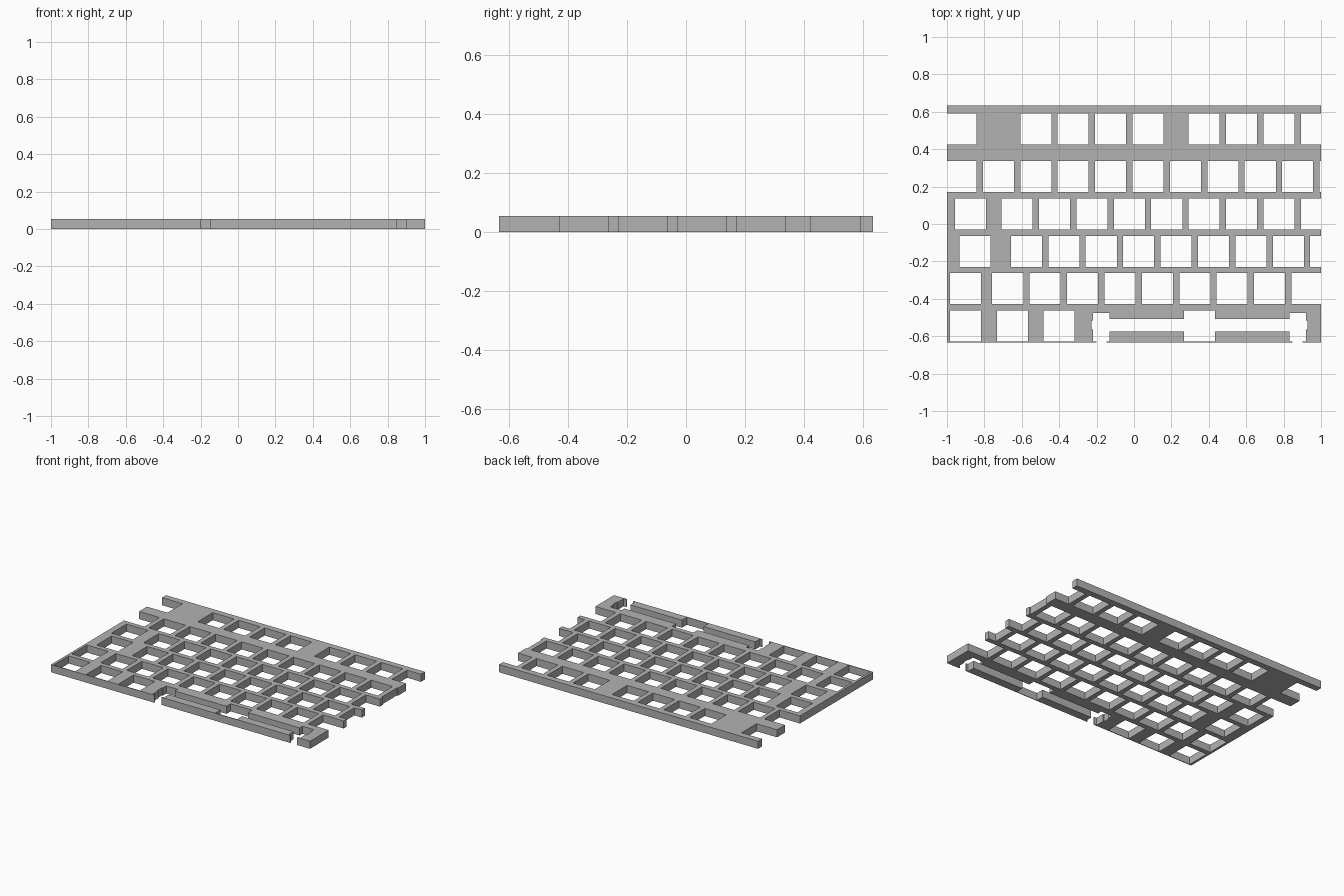
import bpy
import bmesh
from mathutils import Matrix, Vector

if "Cube" in bpy.data.objects:
    bpy.data.objects.remove(bpy.data.objects["Cube"], do_unlink=True)

THICK = 0.053      # plate thickness
HALF_Y = 0.634     # half depth
U = 0.2            # key pitch
HOLE = 0.166       # switch hole size

grey = bpy.data.materials.new("plate grey")
grey.use_nodes = True
grey.diffuse_color = (0.45, 0.45, 0.45, 1)
grey.node_tree.nodes["Principled BSDF"].inputs["Base Color"].default_value = grey.diffuse_color


def add_box(bm, x0, x1, y0, y1, z0, z1):
    size = Vector((x1 - x0, y1 - y0, z1 - z0))
    centre = Vector((x0 + x1, y0 + y1, z0 + z1)) / 2
    bmesh.ops.create_cube(bm, size=1, matrix=Matrix.Translation(centre) @ Matrix.Diagonal(size).to_4x4())


def make_object(name, bm):
    mesh = bpy.data.meshes.new(name)
    bm.to_mesh(mesh)
    bm.free()
    obj = bpy.data.objects.new(name, mesh)
    bpy.context.collection.objects.link(obj)
    mesh.materials.append(grey)
    return obj


# Plain slab
slab = bmesh.new()
add_box(slab, -1, 1, -HALF_Y, HALF_Y, 0, THICK)
plate = make_object("keyboard_plate", slab)

cut = bmesh.new()


def slot(x0, x1, y0, y1):
    add_box(cut, x0, x1, y0, y1, -0.05, THICK + 0.05)


# Switch holes: each row has its lower edge and runs of (first key, count)
rows = [
    (0.424, [(-1.008, 1), (-0.608, 4), (0.292, 4)]),
    (0.171, [(-1.008, 11)]),
    (-0.029, [(-0.957, 1), (-0.708, 9)]),
    (-0.229, [(-0.932, 1), (-0.658, 9)]),
    (-0.429, [(-0.983, 1), (-0.758, 9)]),
    (-0.629, [(-0.983, 1), (-0.733, 1), (-0.483, 1), (0.267, 1)]),
]
for y, runs in rows:
    for start, count in runs:
        for i in range(count):
            x = start + U * i
            slot(x, x + HOLE, y, y + HOLE)

# Long-key stabiliser: wire channel, then pocket, side notch and front slot at each end
MID = 0.35
slot(MID - 0.49, MID + 0.49, -0.575, -0.508)
for side in (-1, 1):
    for near, far, y0, y1 in ((0.482, 0.57, -0.627, -0.477),
                              (0.56, 0.577, -0.565, -0.515),
                              (0.497, 0.55, -0.7, -0.6)):
        x0, x1 = sorted((MID + side * near, MID + side * far))
        slot(x0, x1, y0, y1)

cutter = make_object("hole_cutter", cut)
cutter.hide_render = True

# Cut the slab and keep the result as a plain mesh
mod = plate.modifiers.new("holes", "BOOLEAN")
mod.operation = "DIFFERENCE"
mod.solver = "EXACT"
mod.use_self = True
mod.object = cutter
result = bpy.data.meshes.new_from_object(plate.evaluated_get(bpy.context.evaluated_depsgraph_get()))
plate.modifiers.clear()
plate.data = result
bpy.data.objects.remove(cutter, do_unlink=True)
